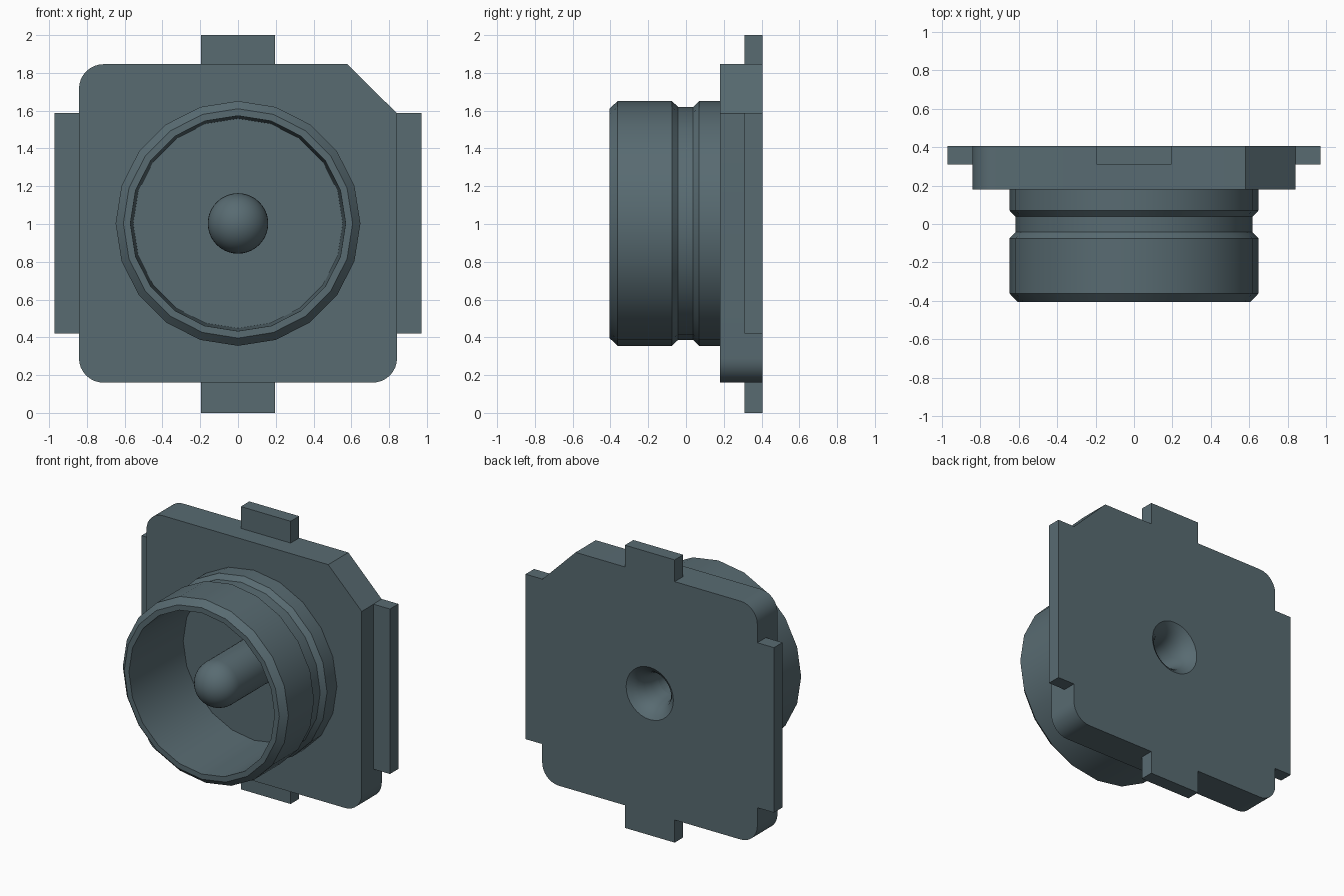
import bpy, bmesh, math

if "Cube" in bpy.data.objects:
    bpy.data.objects.remove(bpy.data.objects["Cube"], do_unlink=True)

ZC = 1.003                      # height of the socket axis
FRONT, STEP, BACK = 0.18, 0.31, 0.405

slate = bpy.data.materials.new("slate_grey")
slate.use_nodes = True
colour = (0.098, 0.147, 0.167, 1)
slate.diffuse_color = colour
slate.node_tree.nodes["Principled BSDF"].inputs["Base Color"].default_value = colour


def finish(name, bm):
    bmesh.ops.remove_doubles(bm, verts=bm.verts, dist=1e-5)
    bmesh.ops.recalc_face_normals(bm, faces=bm.faces)
    mesh = bpy.data.meshes.new(name)
    bm.to_mesh(mesh)
    bm.free()
    mesh.materials.append(slate)
    ob = bpy.data.objects.new(name, mesh)
    bpy.context.collection.objects.link(ob)
    return ob


def activate(ob):
    bpy.ops.object.select_all(action='DESELECT')
    ob.select_set(True)
    bpy.context.view_layer.objects.active = ob


def smooth(ob):
    activate(ob)
    bpy.ops.object.shade_smooth_by_angle(angle=math.radians(30))


def lathe(name, profile, sides):
    """Turn a closed (radius, y) profile about the socket axis."""
    bm = bmesh.new()
    verts = [bm.verts.new((r, y, ZC)) for r, y in profile]
    edges = [bm.edges.new((v, verts[(i + 1) % len(verts)])) for i, v in enumerate(verts)
             if profile[i][0] + profile[(i + 1) % len(verts)][0] > 0]
    bmesh.ops.spin(bm, geom=verts + edges, cent=(0, 0, ZC), axis=(0, 1, 0),
                   angle=math.tau, steps=sides, use_merge=False)
    return finish(name, bm)


def prism(name, outline, y0, y1):
    """Extrude an (x, z) outline from y0 to y1."""
    bm = bmesh.new()
    face = bm.faces.new([bm.verts.new((x, y0, z)) for x, z in outline])
    ext = bmesh.ops.extrude_face_region(bm, geom=[face])
    bmesh.ops.translate(bm, vec=(0, y1 - y0, 0),
                        verts=[v for v in ext["geom"] if isinstance(v, bmesh.types.BMVert)])
    return finish(name, bm)


def box(name, x0, x1, z0, z1):
    return prism(name, [(x0, z0), (x1, z0), (x1, z1), (x0, z1)], STEP, BACK)


# Base plate: three rounded corners and one clipped corner
W, Z0, Z1, R = 0.842, 0.16, 1.846, 0.13
outline = []
for cx, cz, start in ((W - R, Z0 + R, 270), (None, None, 0), (R - W, Z1 - R, 90), (R - W, Z0 + R, 180)):
    if cx is None:
        outline += [(W, 1.585), (0.58, Z1)]
        continue
    for i in range(9):
        a = math.radians(start + i * 90 / 8)
        outline.append((cx + R * math.cos(a), cz + R * math.sin(a)))
plate = prism("base_plate", outline, FRONT, BACK)

# Mounting tabs around the plate
box("left_tab", W, 0.972, 0.42, 1.587)
box("right_tab", -0.972, -W, 0.42, 1.587)
box("top_tab", -0.195, 0.195, Z1, 2.0)
box("bottom_tab", -0.195, 0.195, 0.0, Z0)

# Socket ring with chamfered rim and outer groove
ring = lathe("socket_ring", [
    (0.57, -0.405), (0.607, -0.405), (0.648, -0.362), (0.648, -0.075),
    (0.617, -0.042), (0.617, 0.038), (0.648, 0.07), (0.648, FRONT), (0.555, FRONT)], 20)

# Centre pin with a ball end
PIN, BALL_Y = 0.16, -0.213
tip = [(PIN * math.sin(math.radians(i * 9)), BALL_Y - PIN * math.cos(math.radians(i * 9)))
       for i in range(11)]
pin = lathe("centre_pin", tip + [(PIN, FRONT), (0, FRONT)], 40)

# Flared hole running from the back into the pin
cutter = lathe("hole_cutter", [
    (0, 0.45), (0.185, 0.45), (0.185, BACK), (0.157, 0.385), (0.13, 0.352),
    (0.11, 0.31), (0.097, 0.25), (0.09, FRONT), (0.085, -0.1), (0, -0.15)], 32)
cutter.hide_render = True
for ob in (plate, pin):
    mod = ob.modifiers.new("hole", 'BOOLEAN')
    mod.operation, mod.solver, mod.object = 'DIFFERENCE', 'EXACT', cutter
    activate(ob)
    bpy.ops.object.modifier_apply(modifier="hole")
bpy.data.objects.remove(cutter, do_unlink=True)

for ob in (plate, ring, pin):
    smooth(ob)
